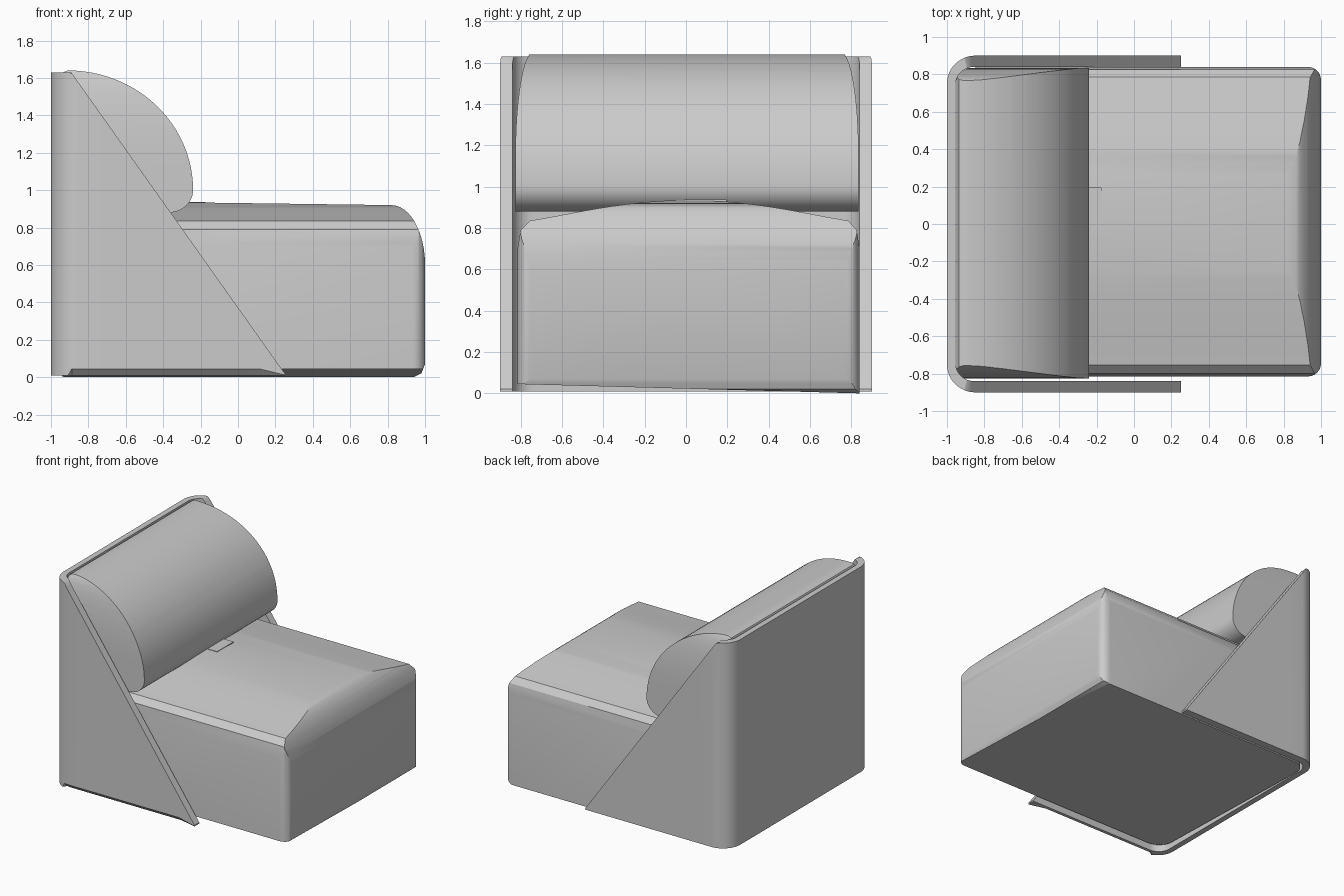
import bpy, bmesh
from math import sin, cos, pi, radians

if "Cube" in bpy.data.objects:
    bpy.data.objects.remove(bpy.data.objects["Cube"])

fabric = bpy.data.materials.new("light grey fabric")
fabric.use_nodes = True
GREY = (0.6, 0.6, 0.6, 1)
fabric.diffuse_color = GREY
fabric.node_tree.nodes["Principled BSDF"].inputs["Base Color"].default_value = GREY


def make(name, bm):
    bmesh.ops.recalc_face_normals(bm, faces=bm.faces)
    mesh = bpy.data.meshes.new(name)
    bm.to_mesh(mesh)
    bm.free()
    mesh.materials.append(fabric)
    obj = bpy.data.objects.new(name, mesh)
    bpy.context.collection.objects.link(obj)
    return obj


def prism(name, outline, axis, lo, hi):
    """Extrude a 2D outline along one axis."""
    place = {"x": lambda a, b, t: (t, a, b),
             "y": lambda a, b, t: (a, t, b),
             "z": lambda a, b, t: (a, b, t)}[axis]
    bm = bmesh.new()
    ends = [[bm.verts.new(place(a, b, t)) for a, b in outline] for t in (lo, hi)]
    for ring in ends:
        bm.faces.new(ring)
    n = len(outline)
    for i in range(n):
        j = (i + 1) % n
        bm.faces.new((ends[0][i], ends[0][j], ends[1][j], ends[1][i]))
    return make(name, bm)


def arc(cx, cy, rx, ry, start, end, steps=12):
    angles = [radians(start + (end - start) * i / steps) for i in range(steps + 1)]
    return [(cx + rx * cos(a), cy + ry * sin(a)) for a in angles]


def intersect(obj, cutters):
    for c in cutters:
        c.hide_render = True
        mod = obj.modifiers.new("trim", "BOOLEAN")
        mod.operation, mod.solver, mod.object = "INTERSECT", "EXACT", c
    graph = bpy.context.evaluated_depsgraph_get()
    mesh = bpy.data.meshes.new_from_object(obj.evaluated_get(graph))
    obj.modifiers.clear()
    obj.data = mesh
    mesh.materials.clear()
    mesh.materials.append(fabric)
    for c in cutters:
        bpy.data.objects.remove(c)


def smooth(obj, angle=30):
    bpy.ops.object.select_all(action="DESELECT")
    obj.select_set(True)
    bpy.context.view_layer.objects.active = obj
    bpy.ops.object.shade_smooth_by_angle(angle=radians(angle))


# Seat: side profile trimmed by a crowned cross-section and a rounded footprint
seat = prism("seat", [(-0.94, 0.0), (0.94, 0.0), (0.98, 0.02), (1.0, 0.07)]
             + arc(0.82, 0.60, 0.18, 0.32, 0, 90) + [(-0.3, 0.935), (-0.94, 0.94)],
             "y", -1, 1)
crown = [(0.015 + 0.77 * y, 0.835 + 0.1 * cos(y * pi / 2) ** 1.1)
         for y in [1 - i / 10 for i in range(21)]]
section = prism("seat_section", [(-0.815, 0.045), (0.84, 0.0), (0.84, 0.70), (0.825, 0.79)]
                + crown + [(-0.80, 0.79), (-0.815, 0.70)], "x", -1.2, 1.2)
footprint = prism("seat_footprint",
                  arc(0.93, 0.77, 0.07, 0.07, 0, 90, 6) + arc(-0.82, 0.72, 0.12, 0.12, 90, 180, 8)
                  + arc(-0.82, -0.695, 0.12, 0.12, 180, 270, 8)
                  + arc(0.93, -0.745, 0.07, 0.07, 270, 360, 6), "z", -0.5, 1.5)
intersect(seat, [section, footprint])
smooth(seat)

# Back bolster with ends that narrow towards the top
bolster = prism("back_bolster", arc(-0.91, 1.0, 0.67, 0.64, 0, 90, 24)
                + [(-0.935, 1.63), (-0.95, 1.6), (-0.95, 0.88)]
                + arc(-0.37, 1.0, 0.13, 0.12, 270, 355, 10), "y", -1, 1)
taper = arc(0.75, 1.15, 0.085, 0.50, 0, 78, 10)
ends = prism("bolster_ends", [(-0.825, 0.5), (0.835, 0.5)] + taper
             + [(0.01 - y, z) for y, z in reversed(taper)], "x", -1.2, 1.2)
intersect(bolster, [ends])
smooth(bolster)


# Shell: U-shaped wall whose sides are cut along a diagonal
def top_height(x):
    return min(1.63, 0.02 + (0.25 - x) * 1.41)


def u_path(back, half_width, radius, end):
    corner = arc(back + radius, half_width - radius, radius, radius, 90, 180, 12)
    half = [(end + (back + radius - end) * i / 8, half_width) for i in range(8)] + corner
    return half + [(x, -y) for x, y in reversed(half)]


outer = u_path(-1.0, 0.9, 0.15, 0.25)
inner = u_path(-0.955, 0.84, 0.10, 0.25)
bm = bmesh.new()
loops = []
for (ox, oy), (ix, iy) in zip(outer, inner):
    chamfer = 0.035 if oy < -0.89 and ox < 0.2 else 0.0
    points = [(ix, iy, 0.01), (ix, iy, top_height(ix)),
              (ox, oy, top_height(ox)), (ox, oy, 0.01 + chamfer),
              (ox, oy + chamfer, 0.01)]
    if not chamfer:
        points[3] = (ox, oy, 0.012)
    loops.append([bm.verts.new(p) for p in points])
for a, b in zip(loops, loops[1:]):
    for i in range(5):
        j = (i + 1) % 5
        bm.faces.new((a[i], a[j], b[j], b[i]))
for cap in (loops[0], loops[-1]):
    bm.faces.new(cap)
shell = make("shell", bm)
smooth(shell)

# Small fabric tab lying on the seat in front of the bolster
prism("seat_tab", [(-0.30, -0.01), (-0.175, -0.01), (-0.175, 0.195), (-0.30, 0.195)],
      "z", 0.929, 0.937)
